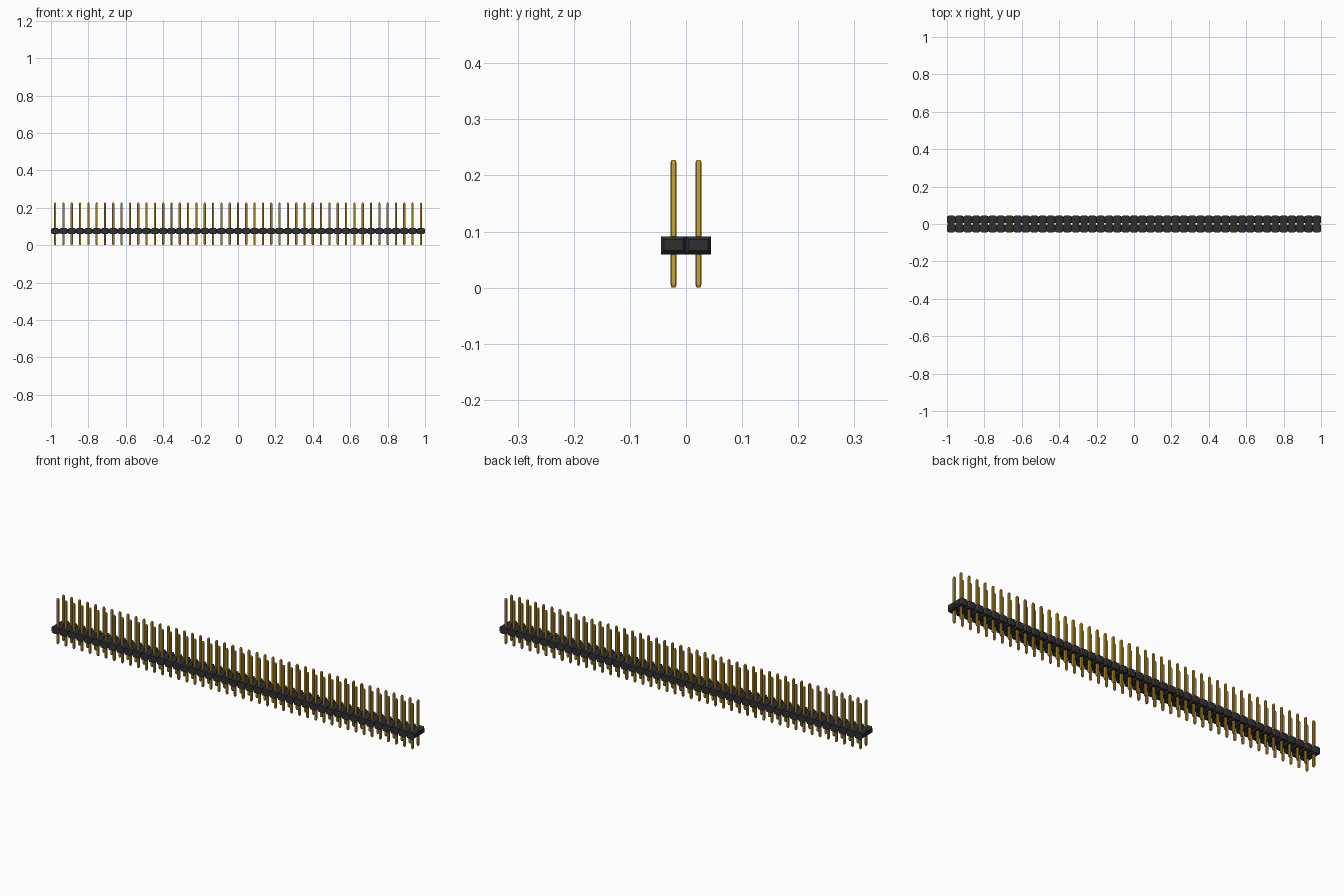
import bpy
import bmesh

if "Cube" in bpy.data.objects:
    bpy.data.objects.remove(bpy.data.objects["Cube"], do_unlink=True)

COLUMNS = 45
PITCH = 2.0 / COLUMNS
HALF = PITCH / 2


def material(name, rgb):
    m = bpy.data.materials.new(name)
    m.use_nodes = True
    m.diffuse_color = (*rgb, 1)
    m.node_tree.nodes["Principled BSDF"].inputs["Base Color"].default_value = (*rgb, 1)
    return m


def loft(name, rings, mat):
    """Bridge equal-sized point rings, cap both ends, repeat over the 45 x 2 grid."""
    bm = bmesh.new()
    loops = [[bm.verts.new(p) for p in ring] for ring in rings]
    n = len(loops[0])
    for a, b in zip(loops, loops[1:]):
        for i in range(n):
            j = (i + 1) % n
            bm.faces.new((a[i], a[j], b[j], b[i]))
    bm.faces.new(loops[0])
    bm.faces.new(loops[-1])
    bmesh.ops.recalc_face_normals(bm, faces=bm.faces)
    mesh = bpy.data.meshes.new(name)
    bm.to_mesh(mesh)
    bm.free()
    mesh.materials.append(mat)
    ob = bpy.data.objects.new(name, mesh)
    bpy.context.collection.objects.link(ob)
    ob.location = (-1 + HALF, -HALF, 0)
    for label, count, offset in (("columns", COLUMNS, (PITCH, 0, 0)),
                                 ("rows", 2, (0, PITCH, 0))):
        arr = ob.modifiers.new(label, 'ARRAY')
        arr.count = count
        arr.use_relative_offset = False
        arr.use_constant_offset = True
        arr.constant_offset_displace = offset
    return ob


black = material("black plastic", (0.03, 0.03, 0.032))
gold = material("gold metal", (0.60, 0.36, 0.03))


# Housing cell: a block whose two x ends taper in
def cell_ring(x, inset):
    y, z0, z1 = HALF - inset, 0.059 + inset * 1.3, 0.0915 - inset
    return [(x, -y, z0), (x, y, z0), (x, y, z1), (x, -y, z1)]


TAPER = 0.008
loft("housing_cells", [cell_ring(-HALF, 0.0055), cell_ring(-HALF + TAPER, 0),
                       cell_ring(HALF - TAPER, 0), cell_ring(HALF, 0.0055)], black)


# Contact pin: a square bar with chamfered edges and tapered tips
def pin_ring(z, scale):
    a, b = 0.0057 * scale, 0.0038 * scale
    return [(x, y, z) for x, y in ((a, -b), (a, b), (b, a), (-b, a),
                                   (-a, b), (-a, -b), (-b, -a), (b, -a))]


loft("contact_pins", [pin_ring(0, 0.5), pin_ring(0.006, 1),
                      pin_ring(0.222, 1), pin_ring(0.228, 0.5)], gold)
